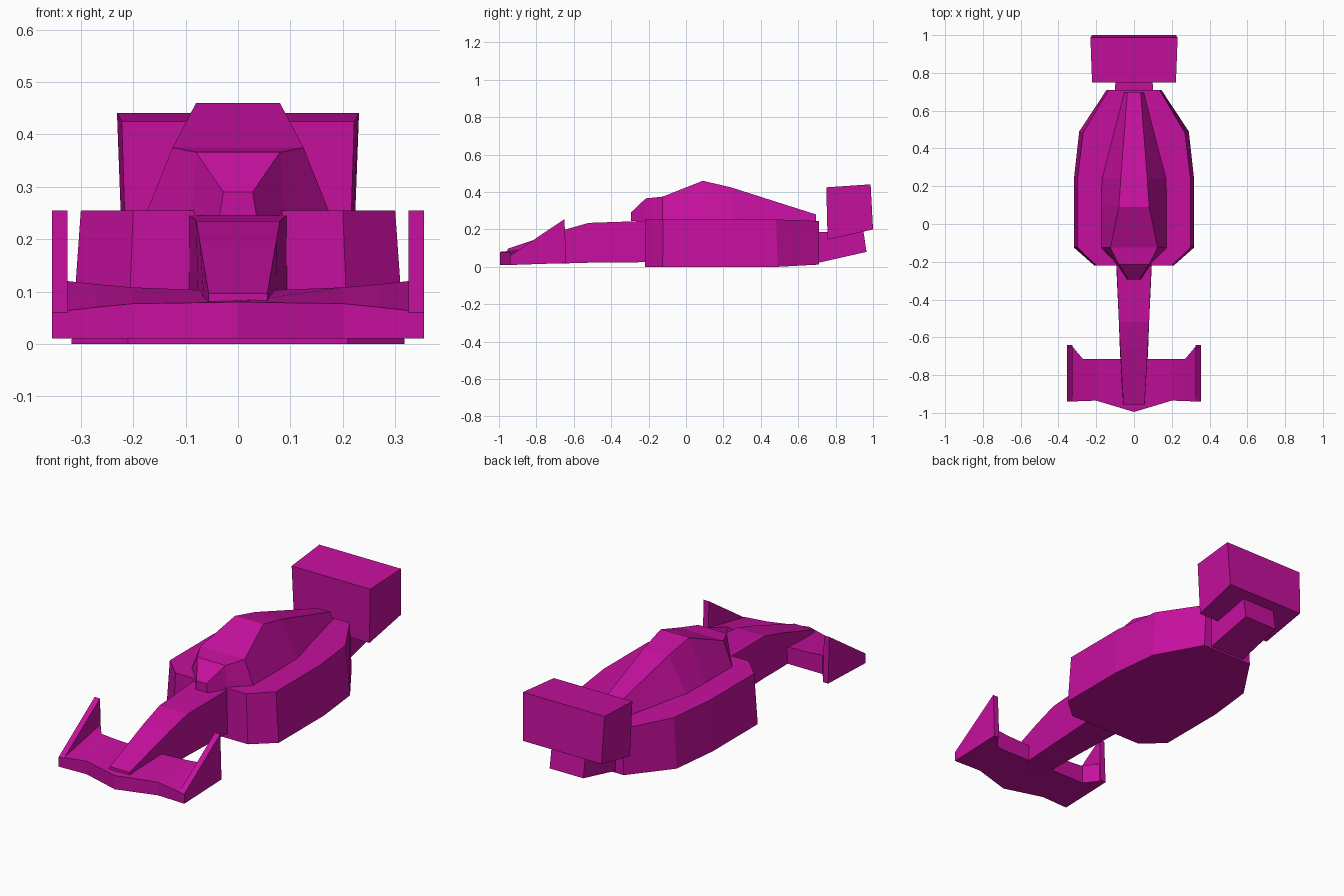
import bpy
import bmesh

if "Cube" in bpy.data.objects:
    bpy.data.objects.remove(bpy.data.objects["Cube"])

COLOUR = (0.56, 0.005, 0.34, 1.0)
paint = bpy.data.materials.new("magenta_paint")
paint.use_nodes = True
paint.diffuse_color = COLOUR
paint.node_tree.nodes["Principled BSDF"].inputs["Base Color"].default_value = COLOUR


def loft(name, rings):
    """Join matching rings of points into a closed, flat-shaded solid."""
    bm = bmesh.new()
    loops = [[bm.verts.new(p) for p in ring] for ring in rings]
    for a, b in zip(loops, loops[1:]):
        n = len(a)
        for i in range(n):
            j = (i + 1) % n
            bm.faces.new((a[i], a[j], b[j], b[i]))
    bm.faces.new(loops[0])
    bm.faces.new(loops[-1])
    bmesh.ops.recalc_face_normals(bm, faces=bm.faces[:])
    mesh = bpy.data.meshes.new(name)
    bm.to_mesh(mesh)
    bm.free()
    mesh.materials.append(paint)
    obj = bpy.data.objects.new(name, mesh)
    bpy.context.scene.collection.objects.link(obj)
    return obj


def slice_ring(low_y, low_w, low_z, top_y, top_w, top_z):
    """Symmetric four-point cross-section, given by half widths."""
    return [(-low_w, low_y, low_z), (low_w, low_y, low_z),
            (top_w, top_y, top_z), (-top_w, top_y, top_z)]


def mirrored(half):
    return half + [(-x, y, z) for x, y, z in reversed(half)]


# Main body: faceted hull with slightly leaning walls
floor = [(0.21, -0.22, 0), (0.318, -0.125, 0), (0.318, 0.24, 0),
         (0.29, 0.49, 0), (0.145, 0.71, 0.012)]
deck = [(0.2, -0.22, 0.255), (0.3, -0.122, 0.255), (0.3, 0.235, 0.255),
        (0.27, 0.482, 0.253), (0.135, 0.71, 0.245)]
loft("body", [mirrored(floor), mirrored(deck)])

# Cockpit canopy and engine cover
loft("canopy", [
    slice_ring(-0.295, 0.035, 0.245, -0.295, 0.028, 0.29),
    slice_ring(-0.215, 0.088, 0.245, -0.215, 0.08, 0.366),
    slice_ring(-0.125, 0.175, 0.25, -0.125, 0.125, 0.375),
    slice_ring(0.09, 0.175, 0.25, 0.09, 0.08, 0.46),
    slice_ring(0.24, 0.172, 0.25, 0.24, 0.07, 0.425),
    slice_ring(0.695, 0.055, 0.24, 0.695, 0.035, 0.28),
])

# Nose tapering to the front wing
loft("nose", [
    slice_ring(-0.2, 0.095, 0.025, -0.2, 0.093, 0.246),
    slice_ring(-0.52, 0.08, 0.022, -0.52, 0.08, 0.235),
    slice_ring(-0.66, 0.075, 0.018, -0.66, 0.073, 0.195),
    slice_ring(-0.955, 0.06, 0.013, -0.955, 0.056, 0.096),
])

# Front wing: half-span stations (x, front y, front top z, rear y, rear top z, rear low z)
stations = [(0, -0.995, 0.08, -0.715, 0.1, 0.018),
            (0.2, -0.935, 0.077, -0.715, 0.108, 0.018),
            (0.27, -0.937, 0.07, -0.715, 0.114, 0.018),
            (0.325, -0.94, 0.064, -0.65, 0.12, 0.02)]
span = [(-s[0],) + s[1:] for s in reversed(stations[1:])] + stations
loft("front_wing", [[(x, fy, 0.01), (x, fy, fz), (x, ry, rz), (x, ry, low)]
                    for x, fy, fz, ry, rz, low in span])

# Rising fins at the wing tips
fin = [(-0.94, 0.01), (-0.94, 0.06), (-0.65, 0.255), (-0.64, 0.02)]
for side, label in ((1, "left"), (-1, "right")):
    loft(label + "_front_fin",
         [[(side * x, y, z) for y, z in fin] for x in (0.325, 0.355)])

# Rear wing support
loft("rear_support", [
    slice_ring(0.7, 0.1, 0.02, 0.7, 0.1, 0.185),
    slice_ring(0.965, 0.095, 0.08, 0.948, 0.095, 0.195),
])

# Block-shaped rear wing
loft("rear_wing", [
    slice_ring(0.757, 0.213, 0.145, 0.75, 0.222, 0.425),
    slice_ring(1.0, 0.222, 0.2, 0.987, 0.231, 0.441),
])
